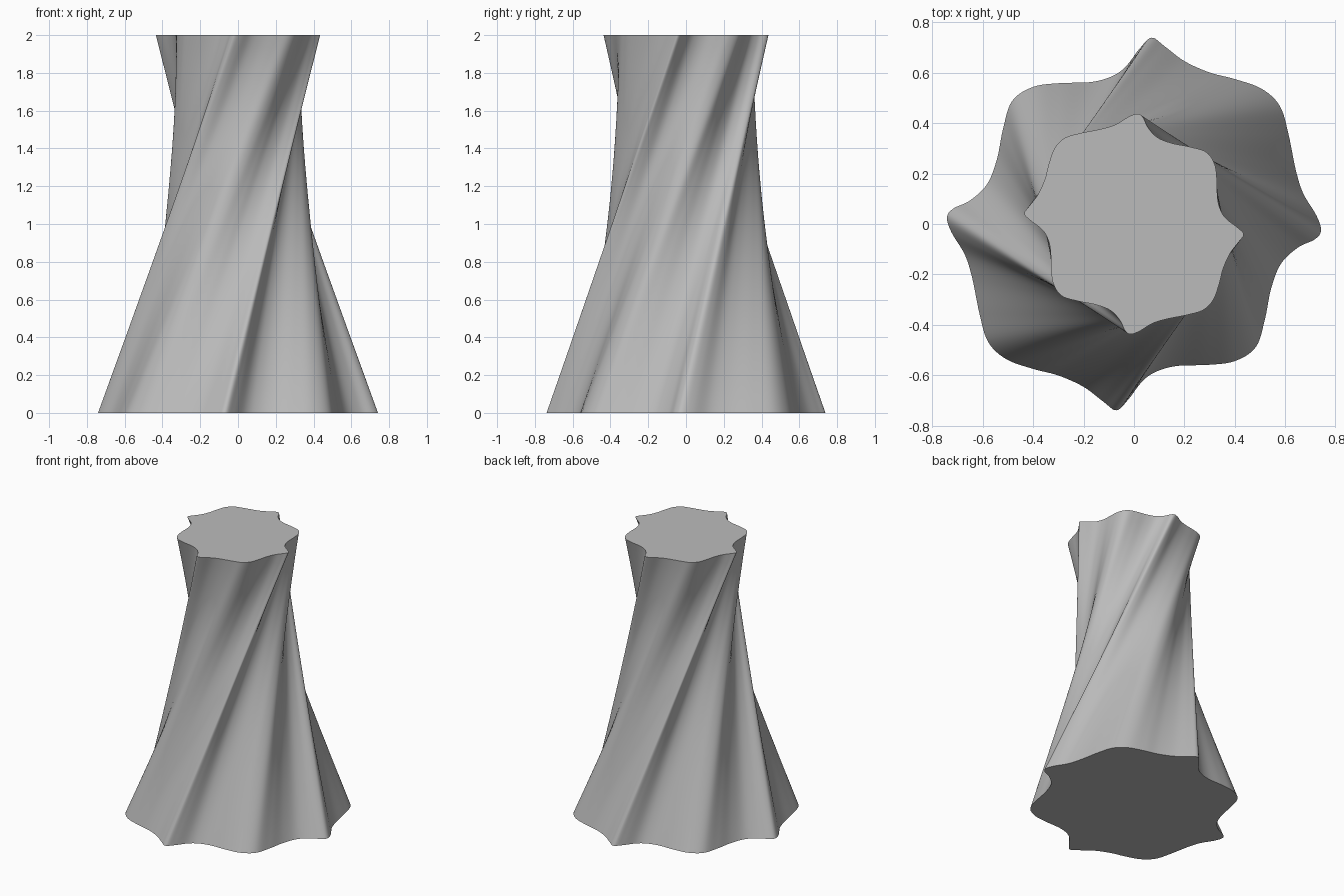
import bpy, bmesh
from mathutils import Vector, Matrix

cube = bpy.data.objects.get("Cube")
if cube:
    bpy.data.objects.remove(cube, do_unlink=True)

HEIGHT, TOP_SCALE = 2.0, 0.589
STEPS, LAYERS = 6, 32

# Half of the wavy outline; the other half is its 180 degree turn
HALF = [(.741, -.025), (.722, .035), (.67, .122), (.64, .218), (.612, .356),
        (.578, .467), (.507, .535), (.40, .574), (.30, .60), (.20, .645),
        (.12, .705), (.07, .738), (.024, .697), (-.036, .62), (-.095, .582),
        (-.174, .562), (-.293, .558), (-.40, .543), (-.483, .487),
        (-.519, .376), (-.543, .257), (-.582, .158), (-.65, .093), (-.716, .061)]


def smooth_loop(points, steps):
    """Closed Catmull-Rom curve through the points."""
    n, out = len(points), []
    for i in range(n):
        a, b, c, d = (points[(i + k) % n] for k in (-1, 0, 1, 2))
        for s in range(steps):
            t = s / steps
            out.append(b + (c - a) * t / 2 + (a * 2 - b * 5 + c * 4 - d) * t**2 / 2
                       + (b * 3 - a - c * 3 + d) * t**3 / 2)
    return out


half = [Vector(p) for p in HALF]
base = smooth_loop(half + [-p for p in half], STEPS)
# The top is the same outline, smaller and a quarter turn round
quarter = Matrix(((0, -1), (1, 0)))
top = [quarter @ p * TOP_SCALE for p in base]

# Straight rulings join each base point to its turned top point
bm = bmesh.new()
rings = []
for k in range(LAYERS + 1):
    t = k / LAYERS
    rings.append([bm.verts.new((*a.lerp(b, t), t * HEIGHT)) for a, b in zip(base, top)])
n = len(base)
for low, high in zip(rings, rings[1:]):
    for i in range(n):
        j = (i + 1) % n
        bm.faces.new((low[i], low[j], high[j], high[i])).smooth = True

# Flat end caps
bm.faces.new(rings[0][::-1])
bm.faces.new(rings[-1])
for ring in (rings[0], rings[-1]):
    for i in range(n):
        bm.edges.get((ring[i], ring[(i + 1) % n])).smooth = False

mesh = bpy.data.meshes.new("twisted_column")
bm.to_mesh(mesh)
bm.free()
column = bpy.data.objects.new("twisted_column", mesh)
bpy.context.collection.objects.link(column)

# One plain grey
grey = bpy.data.materials.new("plain_grey")
grey.use_nodes = True
colour = (.5, .5, .5, 1)
grey.diffuse_color = colour
grey.node_tree.nodes["Principled BSDF"].inputs["Base Color"].default_value = colour
mesh.materials.append(grey)
